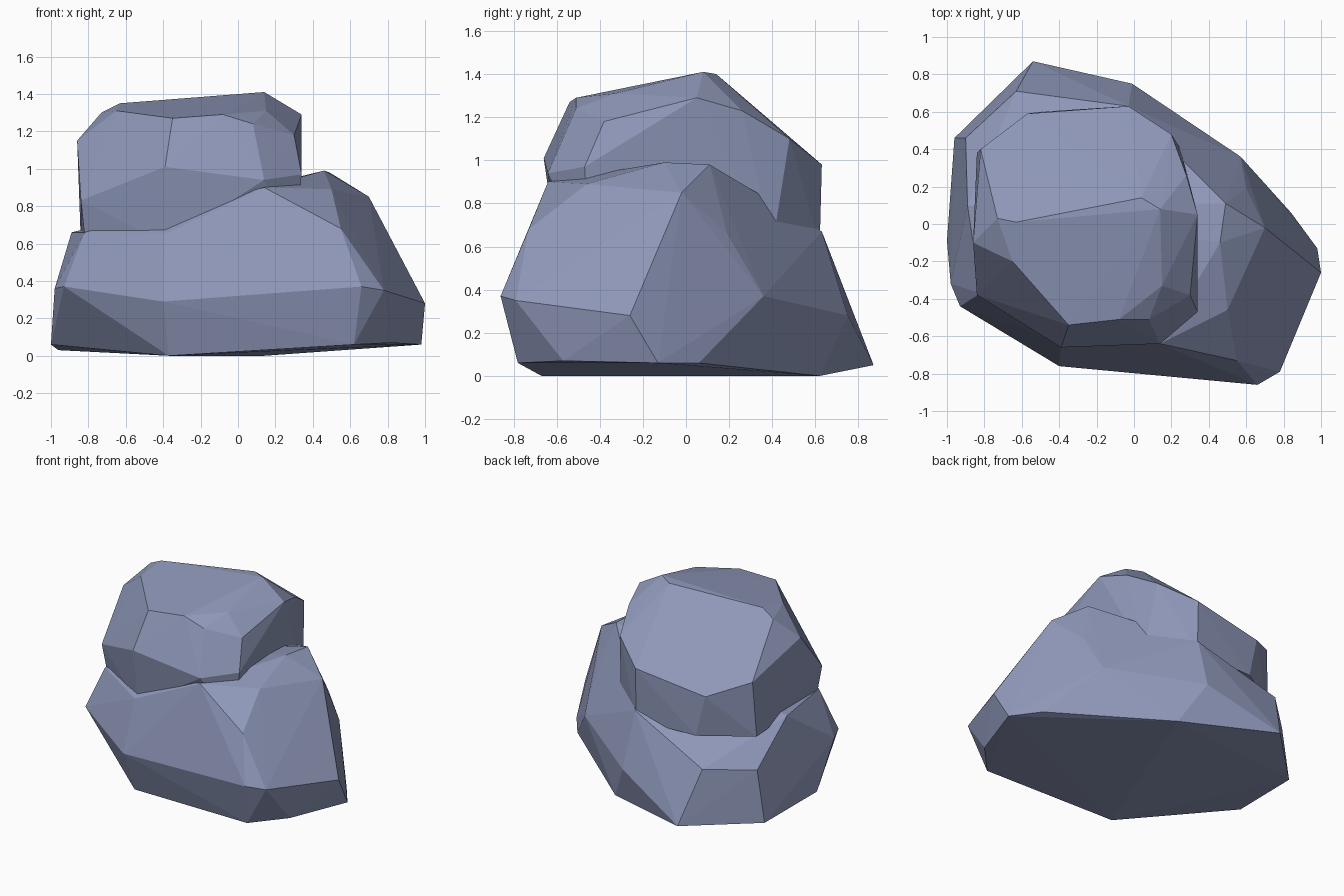
import bpy
import bmesh

old = bpy.data.objects.get("Cube")
if old:
    bpy.data.objects.remove(old, do_unlink=True)

stone = bpy.data.materials.new("blue_grey_stone")
stone.use_nodes = True
colour = (0.27, 0.31, 0.48, 1)
stone.diffuse_color = colour
shader = next(n for n in stone.node_tree.nodes if n.type == "BSDF_PRINCIPLED")
shader.inputs["Base Color"].default_value = colour
shader.inputs["Roughness"].default_value = 0.9


def chiselled_block(name, *corner_groups):
    """Flat-faced convex block wrapped around its corners."""
    bm = bmesh.new()
    for group in corner_groups:
        for corner in group:
            bm.verts.new(corner)
    hull = bmesh.ops.convex_hull(bm, input=bm.verts[:])
    spare = {v for v in hull["geom_interior"] + hull["geom_unused"]
             if isinstance(v, bmesh.types.BMVert)}
    bmesh.ops.delete(bm, geom=list(spare), context="VERTS")
    bmesh.ops.recalc_face_normals(bm, faces=bm.faces[:])
    mesh = bpy.data.meshes.new(name)
    bm.to_mesh(mesh)
    bm.free()
    mesh.materials.append(stone)
    obj = bpy.data.objects.new(name, mesh)
    bpy.context.scene.collection.objects.link(obj)
    return obj


# Wide foot: underside, belt and sloping shoulders
underside = [(-1, -.09, .06), (-.37, -.67, 0), (.62, -.78, .06), (.82, -.57, .07),
             (.98, -.13, .06), (.84, .06, .06), (.14, .62, 0), (-.54, .87, .05),
             (-.96, .46, .03)]
belt = [(-.98, -.32, .36), (-.93, -.44, .37), (-.4, -.76, .29), (.66, -.86, .37),
        (.78, -.79, .35), (1, -.26, .28), (.57, .36, .37), (-.01, .75, .28),
        (-.63, .71, .43), (-.9, .46, .4)]
shoulders = [(-.82, -.37, .66), (-.39, -.64, .65), (.14, -.64, .9), (.55, -.73, .68),
             (.5, -.46, .89), (.46, -.1, .99), (.49, .11, .98), (.7, -.02, .85),
             (.6, .19, .66), (-.03, .63, .67), (-.89, .1, .66)]
rock = chiselled_block("rock", underside, belt, shoulders)

# Upper boulder: tucked-in base, overhanging brow and tilted crown
tuck = [(-.82, -.35, .64), (-.39, -.6, .6), (.3, -.45, .6), (.25, .4, .6),
        (-.03, .62, .6), (-.5, .6, .6), (-.84, .38, .6)]
brow = [(-.84, -.38, .83), (-.39, -.66, 1.01), (.14, -.64, .94), (.34, -.47, .97),
        (.3, -.38, 1.18), (.34, .05, 1.29), (.28, .26, 1.23), (.2, .48, 1.1),
        (-.03, .63, .98), (-.57, .59, .9), (-.82, .4, 1), (-.86, -.1, 1.15)]
crown = [(-.35, -.54, 1.27), (-.08, -.51, 1.29), (.08, -.51, 1.24), (.15, -.33, 1.31),
         (.14, .08, 1.41), (.04, .14, 1.4), (-.63, .01, 1.35), (-.73, .03, 1.3),
         (-.65, -.2, 1.31)]
boulder = chiselled_block("upper_boulder", tuck, brow, crown)
boulder.hide_render = True

# Fuse the two blocks into one stone
fuse = rock.modifiers.new("fuse", "BOOLEAN")
fuse.operation = "UNION"
fuse.solver = "EXACT"
fuse.object = boulder
graph = bpy.context.evaluated_depsgraph_get()
fused = bpy.data.meshes.new_from_object(rock.evaluated_get(graph))
rock.modifiers.clear()
rock.data = fused
bpy.data.objects.remove(boulder, do_unlink=True)
for face in rock.data.polygons:
    face.use_smooth = False
